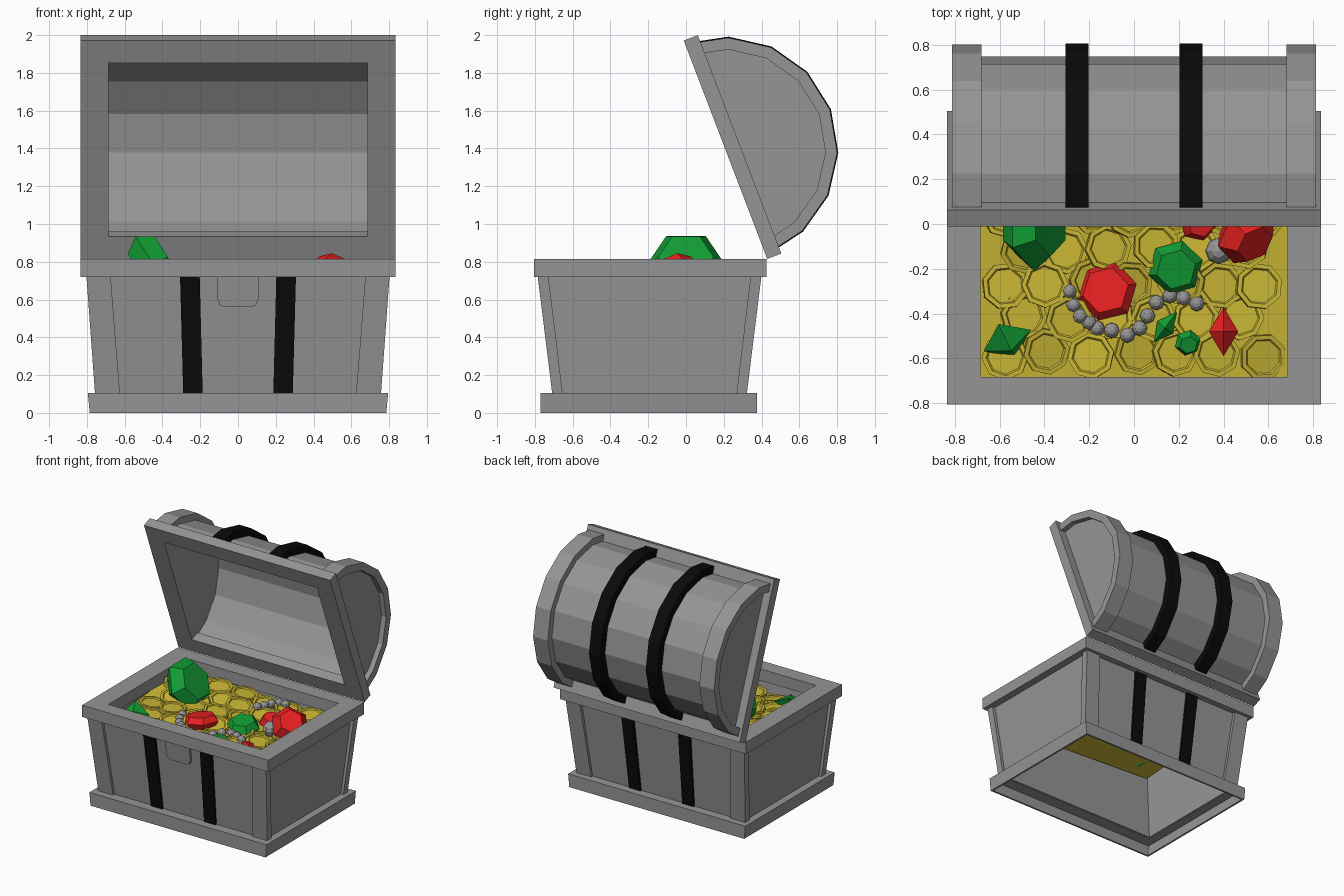
import bpy, bmesh, math, random
from mathutils import Vector, Matrix

if "Cube" in bpy.data.objects:
    bpy.data.objects.remove(bpy.data.objects["Cube"])

random.seed(4)
CY = -0.193  # centre of the box in y


def material(name, rgb):
    m = bpy.data.materials.new(name)
    m.diffuse_color = (*rgb, 1)
    m.use_nodes = True
    m.node_tree.nodes["Principled BSDF"].inputs["Base Color"].default_value = m.diffuse_color
    return m


GREY = material("dark_grey", (0.3, 0.3, 0.3))
GOLD = material("gold", (0.6, 0.48, 0.035))
RED = material("red", (0.8, 0.015, 0.015))
GREEN = material("green", (0.006, 0.33, 0.035))
BLACK = material("black", (0.003, 0.003, 0.003))


def loft(name, loops, ring=False, mat=GREY, fn=None):
    """Skin equal-length loops; cap the ends, or join last to first if ring."""
    bm = bmesh.new()
    rows = [[bm.verts.new(fn(*p) if fn else p) for p in lp] for lp in loops]
    pairs = list(zip(rows, rows[1:])) + ([(rows[-1], rows[0])] if ring else [])
    for a, b in pairs:
        for i in range(len(a)):
            j = (i + 1) % len(a)
            bm.faces.new((a[i], a[j], b[j], b[i]))
    if not ring:
        bm.faces.new(rows[0])
        bm.faces.new(rows[-1])
    bmesh.ops.remove_doubles(bm, verts=bm.verts, dist=1e-5)
    bmesh.ops.recalc_face_normals(bm, faces=bm.faces)
    me = bpy.data.meshes.new(name)
    bm.to_mesh(me)
    bm.free()
    me.materials.append(mat)
    ob = bpy.data.objects.new(name, me)
    bpy.context.collection.objects.link(ob)
    return ob


def rect(x0, x1, y0, y1, z):
    return [(x0, y0, z), (x1, y0, z), (x1, y1, z), (x0, y1, z)]


def frame(name, c, z0, z1, ob, ot, it, ib, fn=None):
    """Rectangular frame from half sizes: outer bottom/top, inner top/bottom."""
    loops = [rect(-hx, hx, c - hy, c + hy, z)
             for (hx, hy), z in ((ob, z0), (ot, z1), (it, z1), (ib, z0))]
    return loft(name, loops, ring=True, fn=fn)


# Box: thin hollow base rim with a ledge, tapered walls, top rim
frame("base_rim", -0.197, 0, 0.105, (.785, .572), (.795, .572), (.78, .557), (.77, .557))
frame("base_ledge", -0.197, 0.085, 0.105, (.785, .565), (.785, .565), (.705, .46), (.705, .46))
frame("box_walls", CY, 0.09, 0.76, (.735, .494), (.778, .572), (.74, .535), (.70, .458))
frame("top_rim", -0.19, 0.72, 0.815, (.835, .615), (.835, .615), (.685, .493), (.685, .493))

# Corner posts and straps of the box, mirrored in x and y
for sx in (-1, 1):
    for sy in (-1, 1):
        loft("corner_post", [
            rect(sx * .625, sx * .757, CY + sy * .46, CY + sy * .515, .1),
            rect(sx * .675, sx * .803, CY + sy * .536, CY + sy * .593, .73)])
        loft("box_strap", [
            rect(sx * .187, sx * .29, CY + sy * .47, CY + sy * .509, .1),
            rect(sx * .203, sx * .307, CY + sy * .55, CY + sy * .588, .73)], mat=BLACK)

# Latch plate with rounded lower corners, leaning with the front wall
latch = [(-.108, .73), (-.108, .60), (-.095, .57), (-.07, .56),
         (.07, .56), (.095, .57), (.108, .60), (.108, .73)]
loft("latch_plate", [[(x, CY - .572 + d + (.74 - z) * .118, z) for x, z in latch]
                     for d in (-.018, .02)])


# Lid, built in (x, along-opening, outward) coordinates and leaned back
def lid(x, u, n):
    return (x, .43 - .357 * u + .934 * n, .815 + .934 * u + .357 * n)


def arc(r, x):
    pts = []
    for i in range(9):
        a = math.pi * (i / 8 - .5)
        pts.append((x, .62 + r * math.sin(a), max(.02, r * math.cos(a))))
    return pts


def half_ring(name, r0, r1, x0, x1, mat=GREY):
    loft(name, [arc(r1, x) + arc(r0, x)[::-1] for x in (x0, x1)], mat=mat, fn=lid)


frame("lid_rim", .619, 0, .08, (.835, .619), (.835, .619), (.685, .493), (.685, .493), fn=lid)
half_ring("lid_barrel", .525, .54, -.69, .69)
for s in (-1, 1):
    half_ring("lid_end_band", .53, .592, s * .68, s * .812)
    half_ring("lid_strap", .53, .598, s * .203, s * .306, BLACK)
    loft("lid_end_panel", [arc(.54, s * .686), arc(.54, s * .77)], fn=lid)


# Gold bed, higher at the back left, with scattered raised-rim coins
def bed(x, y):
    return .65 - .05 * x + .08 * (y + .19)


def bed_layer(d):
    return [(x, y, bed(x, y) + d) for x, y, _ in rect(-.715, .715, -.70, .32, 0)]


loft("gold_bed", [bed_layer(-.012), bed_layer(.003)], mat=GOLD)


def ngon(n, r, z, spin=0):
    return [(r * math.cos(spin + 2 * math.pi * i / n),
             r * math.sin(spin + 2 * math.pi * i / n), z) for i in range(n)]


coin_no = 0
for row in range(6):
    for col in range(7 - row % 2):
        x = -.58 + .193 * (col + .5 * (row % 2)) + random.uniform(-.02, .02)
        y = -.58 + .158 * row + random.uniform(-.015, .015)
        x = max(-.575, min(.575, x))
        coin = loft("coin", [ngon(8, .105, -.015), ngon(8, .105, .015), ngon(8, .085, .015),
                             ngon(8, .078, .006)], mat=GOLD)
        tilt = [random.uniform(-.16, .16) for _ in range(2)]
        coin.rotation_euler = (tilt[0] + .08, tilt[1] + .05, random.uniform(0, .8))
        coin.location = (x, y, bed(x, y) + .012 + .012 * (coin_no % 3))
        coin_no += 1


# Cut gems: table, girdle, table; a table of 0 gives a pointed crystal
def gem(name, loc, r, table, h, axis, mat, n=6, spin=0):
    g = loft(name, [ngon(n, table, -h, spin), ngon(n, r, 0, spin), ngon(n, table, h, spin)], mat=mat)
    q = Vector(axis).to_track_quat('Z', 'Y')
    g.matrix_world = Matrix.Translation(loc) @ q.to_matrix().to_4x4()


gem("large_green_gem", (-.445, 0, .782), .21, .145, .085, (.82, 0, .52), GREEN)
gem("flat_red_gem", (-.12, -.30, .69), .137, .105, .045, (-.15, .1, 1), RED, spin=.3)
gem("round_green_gem", (.185, -.195, .685), .125, .09, .055, (.05, -.15, 1), GREEN, spin=1.0)
gem("tilted_red_gem", (.5, -.05, .725), .145, .09, .08, (.5, -.5, .7), RED, spin=.5)
gem("small_red_gem", (.29, .01, .67), .09, .06, .05, (.2, -.2, 1), RED)
gem("small_green_gem", (.24, -.53, .665), .06, .04, .035, (.1, -.3, 1), GREEN)
gem("left_green_crystal", (-.565, -.52, .70), .115, 0, .07, (.3, -.8, .9), GREEN, n=4, spin=.1)
gem("red_crystal", (.4, -.48, .67), .065, 0, .11, (0, 1, 0), RED, n=4)
gem("green_crystal", (.14, -.46, .67), .045, 0, .085, (.6, .8, .1), GREEN, n=4)


# Loose pearl and bead strands
def ball(name, loc, r):
    rings = [ngon(8, r * math.sin(math.pi * i / 6), -r * math.cos(math.pi * i / 6)) for i in range(7)]
    loft(name, rings).location = loc


ball("large_pearl", (.378, -.12, .685), .06)
beads = [(-.29, -.3), (-.27, -.36), (-.24, -.41), (-.2, -.44), (-.165, -.465), (-.1, -.475),
         (-.03, -.495), (.025, -.465), (.06, -.41), (.1, -.35), (.16, -.32), (.22, -.33), (.28, -.355),
         (.1, .1), (.13, .15), (.16, .2), (.2, .24), (.25, .25)]
for x, y in beads:
    ball("necklace_bead", (x, y, bed(x, y) + .035), .035)
